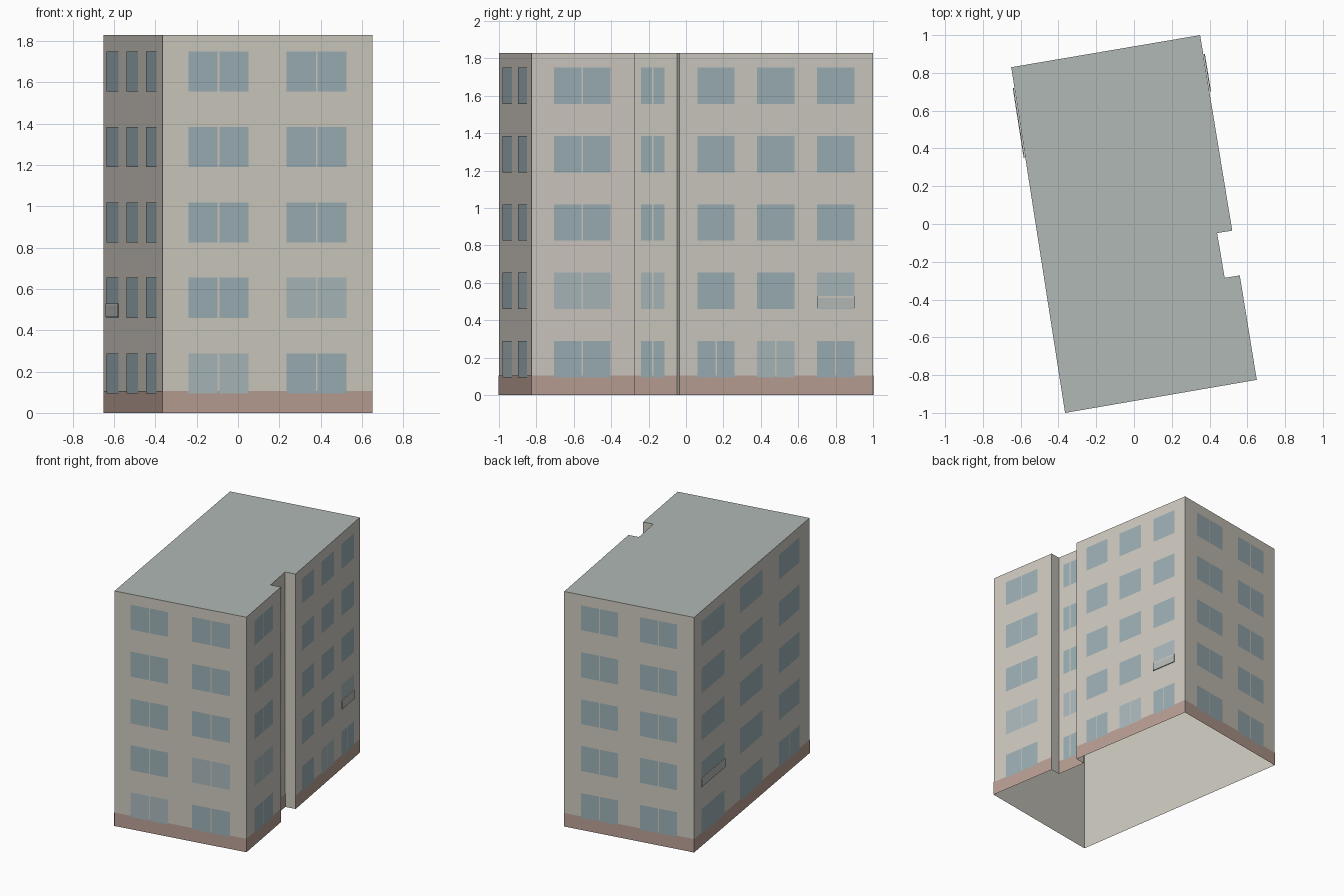
import bpy, bmesh
from mathutils import Vector

if "Cube" in bpy.data.objects:
    bpy.data.objects.remove(bpy.data.objects["Cube"])

HEIGHT, BAND = 1.83, 0.105
FLOORS = [(0.095, 0.288), (0.46, 0.655), (0.825, 1.018), (1.19, 1.385), (1.557, 1.75)]
PLAN = [(-.365, -1), (.65, -.825), (.56, -.272), (.48, -.285),
        (.44, -.048), (.52, -.035), (.35, 1), (-.65, .83)]


def material(name, rgb):
    m = bpy.data.materials.new(name)
    m.diffuse_color = (*rgb, 1)
    m.use_nodes = True
    m.node_tree.nodes["Principled BSDF"].inputs["Base Color"].default_value = m.diffuse_color
    return m


WALL = material("plaster", (.62, .59, .53))
ROOF = material("roof_grey", (.44, .48, .46))
BRICK = material("brick", (.49, .35, .30))
GLASS = material("glass", (.33, .43, .46))
PALE = material("pale_glass", (.40, .48, .50))
PANEL = material("panel_grey", (.47, .50, .49))


def finish(name, bm, mats):
    mesh = bpy.data.meshes.new(name)
    bm.to_mesh(mesh)
    bm.free()
    for m in mats:
        mesh.materials.append(m)
    obj = bpy.data.objects.new(name, mesh)
    bpy.context.collection.objects.link(obj)
    return obj


def wall_point(i, t, z, out):
    """Point on wall i at fraction t along it, pushed out from the wall."""
    a, b = Vector(PLAN[i]), Vector(PLAN[(i + 1) % len(PLAN)])
    d = (b - a).normalized()
    p = a.lerp(b, t) + Vector((d.y, -d.x)) * out
    return Vector((p.x, p.y, z))


def wall_length(i):
    return (Vector(PLAN[(i + 1) % len(PLAN)]) - Vector(PLAN[i])).length


def add_quad(bm, i, t0, t1, z0, z1, out, mat=0):
    pts = [(t0, z0), (t1, z0), (t1, z1), (t0, z1)]
    f = bm.faces.new([bm.verts.new(wall_point(i, t, z, out)) for t, z in pts])
    f.material_index = mat
    return f


# Wall shell, open underneath
bm = bmesh.new()
for i in range(len(PLAN)):
    add_quad(bm, i, 0, 1, 0, HEIGHT, 0)
bmesh.ops.remove_doubles(bm, verts=bm.verts, dist=1e-5)
finish("walls", bm, [WALL])

# Flat roof
bm = bmesh.new()
bm.faces.new([bm.verts.new((x, y, HEIGHT)) for x, y in PLAN])
finish("roof", bm, [ROOF])

# Brick band on the main walls
bm = bmesh.new()
for i in (0, 1, 3, 5, 6, 7):
    add_quad(bm, i, 0, 1, 0, BAND, .0015)
finish("brick_base", bm, [BRICK])

# Windows: wall index, name, spans along the wall, split on every floor,
# spans split on the ground floor only, pale panes as (floor, span)
WINDOWS = [
    (0, "front", [(.123, .409), (.591, .877)], True, (), {(0, 0), (1, 1)}),
    (1, "right_front", [(.217, .76)], True, (), {(1, 0)}),
    (3, "recess", [(.19, .717)], True, (), {(1, 0)}),
    (5, "right_rear", [(.092, .285), (.40, .594), (.71, .903)], False, (0, 1, 2),
     {(0, 1), (1, 2)}),
    (6, "back", [(.13, .415), (.585, .87)], True, (), set()),
    (7, "left", [(.06, .262), (.395, .59), (.73, .91)], False, (2,), set()),
]
for i, side, spans, split, ground_split, pale in WINDOWS:
    bm = bmesh.new()
    gap = .004 / wall_length(i)
    for floor, (z0, z1) in enumerate(FLOORS):
        for k, (t0, t1) in enumerate(spans):
            mat = int((floor, k) in pale)
            if split or (floor == 0 and k in ground_split):
                mid = (t0 + t1) / 2
                add_quad(bm, i, t0, mid - gap, z0, z1, .003, mat)
                add_quad(bm, i, mid + gap, t1, z0, z1, .003, mat)
            else:
                add_quad(bm, i, t0, t1, z0, z1, .003, mat)
    finish(side + "_windows", bm, [GLASS, PALE])

# Shallow balcony panels with a light top rail
for i, t0, t1, name in ((5, .71, .903, "right"), (7, .06, .262, "left")):
    for part, z0, z1, mat in (("balcony_panel", .465, .52, PANEL),
                              ("balcony_rail", .52, .53, WALL)):
        bm = bmesh.new()
        f = add_quad(bm, i, t0, t1, z0, z1, .003)
        ext = bmesh.ops.extrude_face_region(bm, geom=[f])["geom"]
        shift = wall_point(i, 0, 0, .006) - wall_point(i, 0, 0, 0)
        bmesh.ops.translate(bm, vec=shift,
                            verts=[v for v in ext if isinstance(v, bmesh.types.BMVert)])
        bmesh.ops.recalc_face_normals(bm, faces=bm.faces)
        finish(name + "_" + part, bm, [mat])
